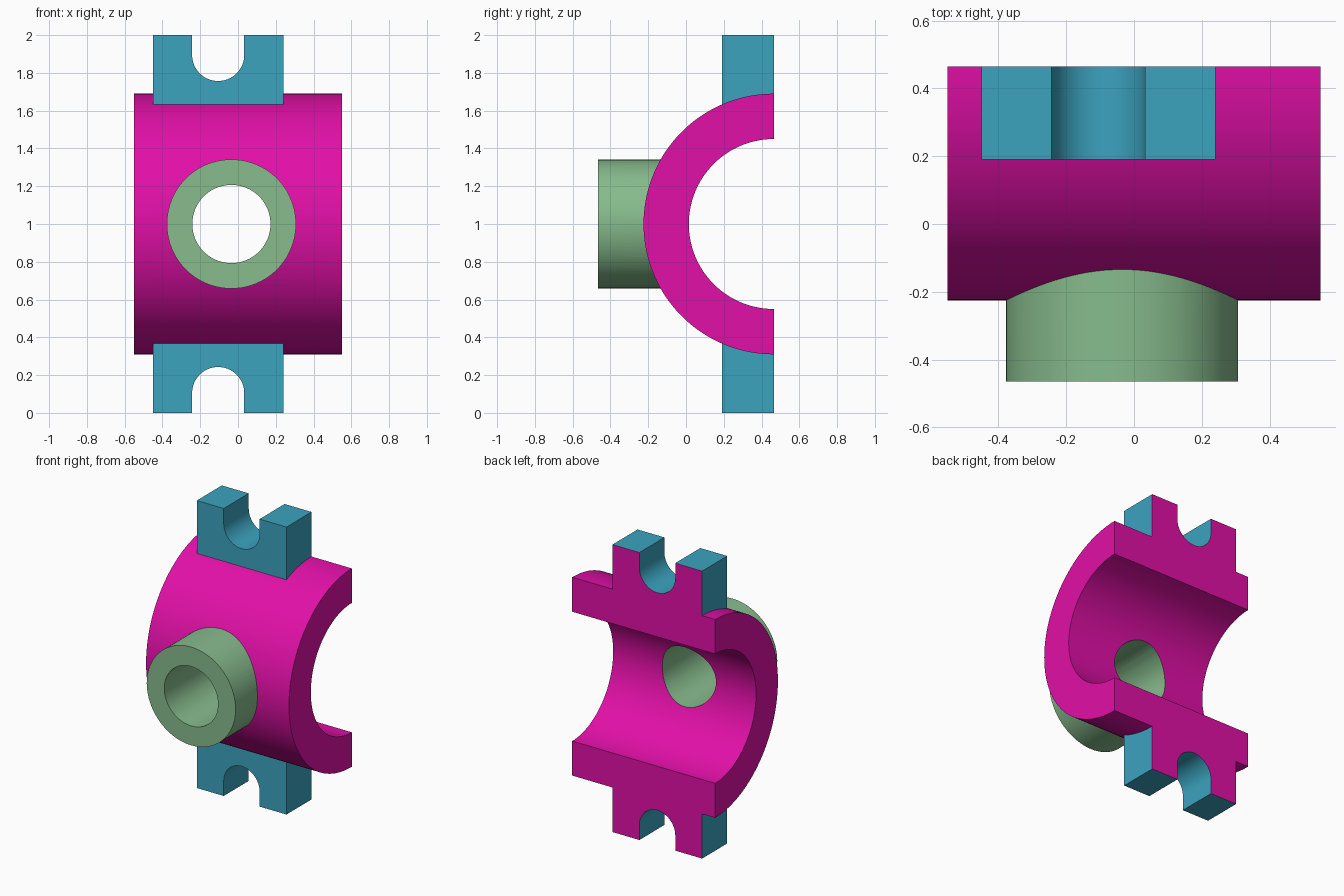
import bpy, bmesh
from math import sin, cos, pi, radians

if "Cube" in bpy.data.objects:
    bpy.data.objects.remove(bpy.data.objects["Cube"])

BACK, MID = 0.465, 1.0             # split plane (y) and ring axis height (z)
R_OUT, R_IN = 0.69, 0.45


def material(name, rgb):
    m = bpy.data.materials.new(name)
    m.diffuse_color = (*rgb, 1)
    m.use_nodes = True
    m.node_tree.nodes["Principled BSDF"].inputs["Base Color"].default_value = m.diffuse_color
    return m


MAGENTA = material("saddle_magenta", (0.76, 0.005, 0.39))
GREEN = material("boss_green", (0.242, 0.503, 0.266))
BLUE = material("lug_blue", (0.044, 0.366, 0.52))


def arc(cx, cz, r, start, end, n, closed=False):
    return [(cx + r * cos(a), cz + r * sin(a)) for a in
            (start + (end - start) * i / n for i in range(n if closed else n + 1))]


def prism(name, profile, axis, lo, hi, mat):
    """Extrude a (y, z) profile along X or an (x, z) profile along Y."""
    bm = bmesh.new()
    verts = [bm.verts.new((lo, p, q) if axis == "X" else (p, lo, q)) for p, q in profile]
    face = bm.faces.new(verts)
    ext = bmesh.ops.extrude_face_region(bm, geom=[face])["geom"]
    shift = (hi - lo, 0, 0) if axis == "X" else (0, hi - lo, 0)
    bmesh.ops.translate(bm, vec=shift, verts=[v for v in ext if isinstance(v, bmesh.types.BMVert)])
    bmesh.ops.recalc_face_normals(bm, faces=bm.faces)
    me = bpy.data.meshes.new(name)
    bm.to_mesh(me)
    bm.free()
    me.materials.append(mat)
    ob = bpy.data.objects.new(name, me)
    bpy.context.collection.objects.link(ob)
    return ob


def combine(target, tool, operation):
    """Apply a boolean, keeping the tool's colours, then drop the tool."""
    mod = target.modifiers.new(tool.name, "BOOLEAN")
    mod.object, mod.operation = tool, operation
    mod.solver, mod.material_mode = "EXACT", "TRANSFER"
    bpy.context.view_layer.objects.active = target
    bpy.ops.object.modifier_apply(modifier=mod.name)
    bpy.data.objects.remove(tool)


# Half-ring saddle, open toward the back
ring = (arc(BACK, MID, R_OUT, pi / 2, 3 * pi / 2, 72)
        + arc(BACK, MID, R_IN, 3 * pi / 2, pi / 2, 72))
saddle = prism("half_ring_saddle", ring, "X", -0.55, 0.55, MAGENTA)

# Slotted bolt lugs, top and mirrored bottom
SLOT_X, SLOT_R, SLOT_Z = -0.105, 0.138, 1.895
lug_profile = ([(-0.45, 1.55), (0.24, 1.55), (0.24, 2), (SLOT_X + SLOT_R, 2)]
               + arc(SLOT_X, SLOT_Z, SLOT_R, 0, -pi, 32)
               + [(SLOT_X - SLOT_R, 2), (-0.45, 2)])
for name, flip in (("top_lug", False), ("bottom_lug", True)):
    pts = [(x, 2 * MID - z if flip else z) for x, z in lug_profile]
    lug = prism(name, pts, "Y", 0.19, BACK, BLUE)
    # Split face shares the saddle colour
    lug.data.materials.append(MAGENTA)
    for p in lug.data.polygons:
        if p.normal.y > 0.9:
            p.material_index = 1
    combine(saddle, lug, "UNION")

# Round port boss on the front, then its bore through the ring wall
BOSS_X = -0.035
boss = prism("port_boss", arc(BOSS_X, MID, 0.342, 0, 2 * pi, 80, True), "Y", -0.465, -0.06, GREEN)
combine(saddle, boss, "UNION")
bore = prism("port_bore", arc(BOSS_X, MID, 0.207, 0, 2 * pi, 64, True), "Y", -0.6, 0.3, GREEN)
combine(saddle, bore, "DIFFERENCE")

# Smooth curved walls, crisp edges
saddle.select_set(True)
bpy.context.view_layer.objects.active = saddle
bpy.ops.object.shade_smooth_by_angle(angle=radians(25))
